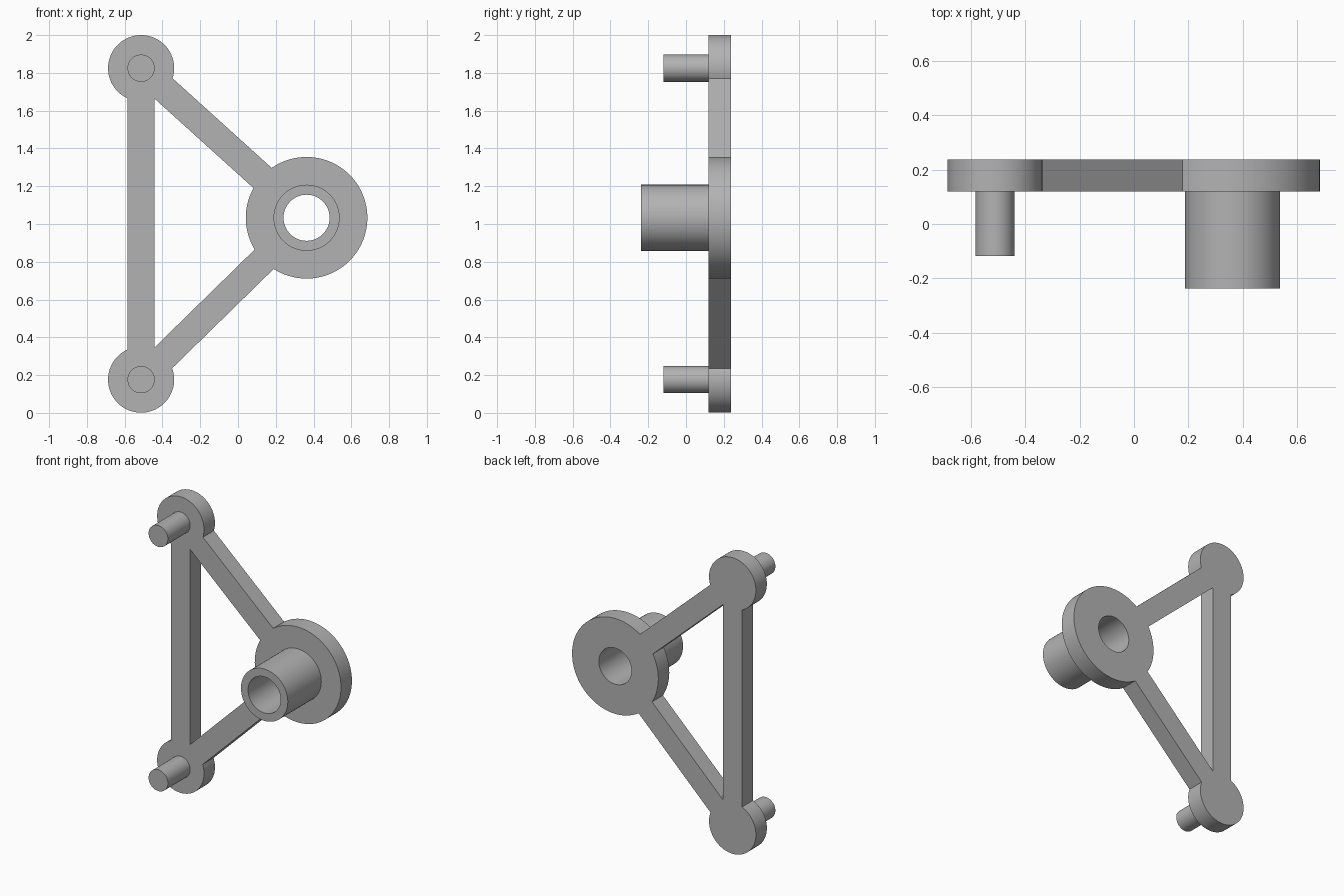
import bpy, bmesh, math
from math import asin, atan2, cos, sin, tau

cube = bpy.data.objects.get("Cube")
if cube:
    bpy.data.objects.remove(cube, do_unlink=True)

GREY = (0.45, 0.45, 0.45, 1)
mat = bpy.data.materials.new("plain grey")
mat.use_nodes = True
mat.diffuse_color = GREY
mat.node_tree.nodes["Principled BSDF"].inputs["Base Color"].default_value = GREY

# Nodes of the triangular frame, counter-clockwise: x, z, radius
TOP, BOTTOM, HUB = (-0.513, 1.825, 0.175), (-0.513, 0.176, 0.175), (0.363, 1.033, 0.322)
NODES = [TOP, BOTTOM, HUB]
HALF_BAR = 0.072
FRONT, PLATE, BACK = -0.237, 0.12, 0.237
PIN_TIP = -0.118


def arc(node, radius, start, end, steps=64):
    return [(node[0] + radius * cos(start + (end - start) * i / steps),
             node[1] + radius * sin(start + (end - start) * i / steps))
            for i in range(steps + 1)]


def circle(node, radius):
    return arc(node, radius, 0, tau)[:-1]


def slab(name, loops, y_front, y_back):
    """Extrude closed loops (inner ones become holes) along y."""
    curve = bpy.data.curves.new(name, "CURVE")
    curve.dimensions = "2D"
    curve.fill_mode = "BOTH"
    curve.extrude = (y_back - y_front) / 2
    for loop in loops:
        spline = curve.splines.new("POLY")
        spline.points.add(len(loop) - 1)
        for point, (x, z) in zip(spline.points, loop):
            point.co = (x, z, 0, 1)
        spline.use_cyclic_u = True
    obj = bpy.data.objects.new(name, curve)
    bpy.context.collection.objects.link(obj)
    obj.rotation_euler.x = math.pi / 2
    obj.location.y = (y_front + y_back) / 2
    bpy.ops.object.select_all(action="DESELECT")
    obj.select_set(True)
    bpy.context.view_layer.objects.active = obj
    bpy.ops.object.convert(target="MESH")
    obj = bpy.context.object
    bm = bmesh.new()
    bm.from_mesh(obj.data)
    bmesh.ops.remove_doubles(bm, verts=bm.verts, dist=1e-5)
    bmesh.ops.recalc_face_normals(bm, faces=bm.faces)
    bm.to_mesh(obj.data)
    bm.free()
    obj.data.materials.clear()
    obj.data.materials.append(mat)
    bpy.ops.object.shade_smooth_by_angle(angle=math.radians(30))
    return obj


# Outline of the frame: round ends joined by straight bars, with an open middle
outer, inner = [], []
for i, node in enumerate(NODES):
    before, after = NODES[i - 1], NODES[(i + 1) % 3]
    a_in = atan2(before[1] - node[1], before[0] - node[0])
    a_out = atan2(after[1] - node[1], after[0] - node[0])
    corner = (a_in - a_out) % tau
    d = asin(HALF_BAR / node[2])
    outer += arc(node, node[2], a_in + d, a_in + tau - corner - d)
    if corner > 2 * d:
        inner += arc(node, node[2], a_in - d, a_in - corner + d, 24)
    else:
        reach = HALF_BAR / sin(corner / 2)
        inner.append((node[0] + reach * cos(a_in - corner / 2),
                      node[1] + reach * sin(a_in - corner / 2)))

bore = circle(HUB, 0.122)
slab("frame_plate", [outer, inner, bore], PLATE, BACK)

# Hollow boss on the hub and a pin on each small end
slab("hub_boss", [circle(HUB, 0.175), bore], FRONT, PLATE)
for label, node in (("upper", TOP), ("lower", BOTTOM)):
    slab(label + "_pin", [circle(node, 0.072)], PIN_TIP, PLATE)
